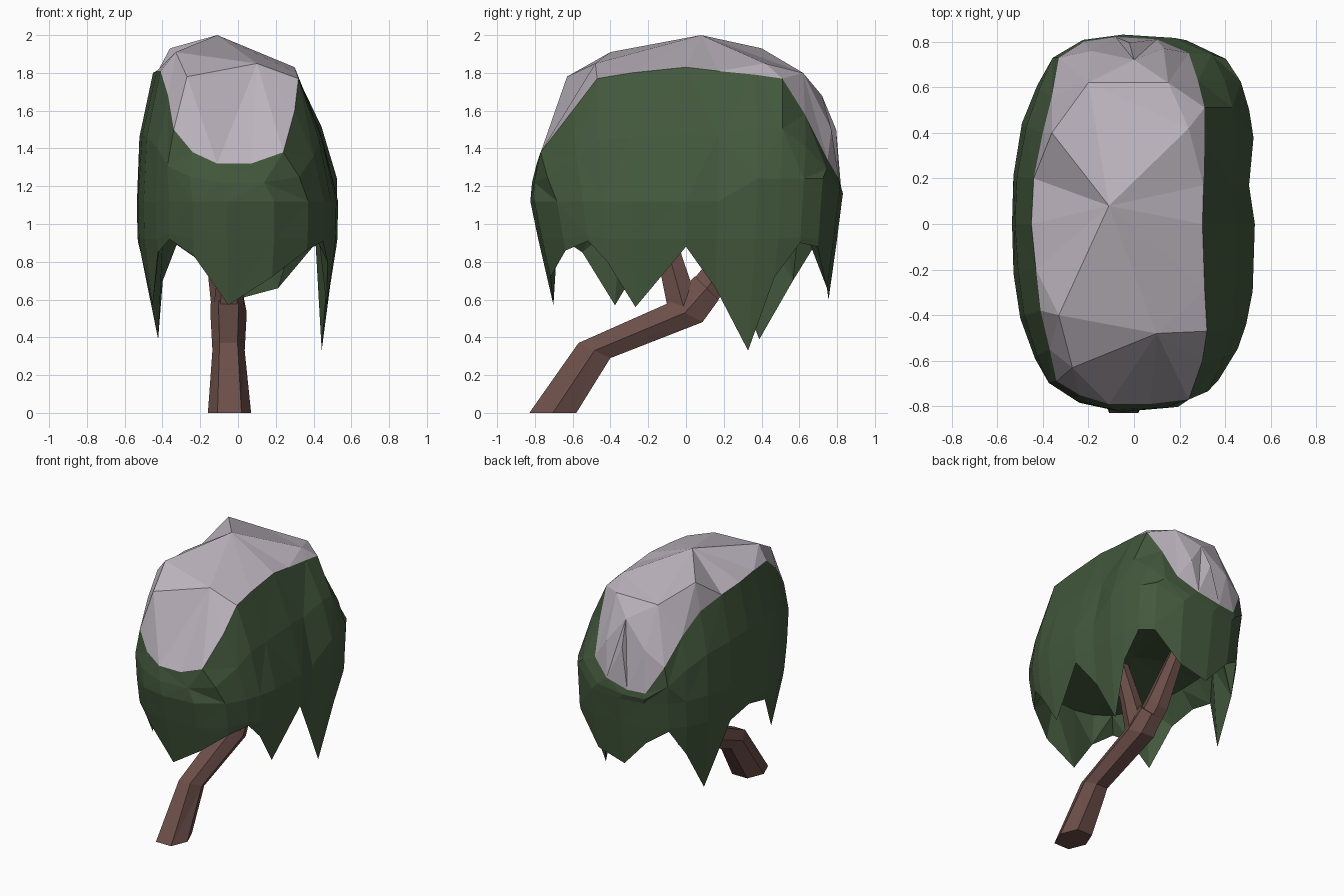
import bpy
from mathutils import Vector
from mathutils.geometry import delaunay_2d_cdt

if "Cube" in bpy.data.objects:
    bpy.data.objects.remove(bpy.data.objects["Cube"])


def material(name, rgb):
    m = bpy.data.materials.new(name)
    m.diffuse_color = (*rgb, 1)
    m.use_nodes = True
    m.node_tree.nodes["Principled BSDF"].inputs["Base Color"].default_value = m.diffuse_color
    return m


def build(name, verts, faces, mat):
    me = bpy.data.meshes.new(name)
    me.from_pydata([tuple(v) for v in verts], [], faces)
    me.materials.append(mat)
    ob = bpy.data.objects.new(name, me)
    bpy.context.collection.objects.link(ob)
    return ob


def loft(rings, caps=False):
    """Triangles between equal closed rings; optional polygon end caps."""
    n = len(rings[0])
    verts = [v for r in rings for v in r]
    faces = []
    for k in range(len(rings) - 1):
        for i in range(n):
            j = (i + 1) % n
            a, b, c, d = k * n + i, k * n + j, (k + 1) * n + j, (k + 1) * n + i
            faces += [(a, b, c), (a, c, d)] if (i + k) % 2 else [(a, b, d), (b, c, d)]
    if caps:
        faces.append(tuple(reversed(range(n))))
        faces.append(tuple(range(len(verts) - n, len(verts))))
    return verts, faces


leaf = material("leaf green", (0.056, 0.098, 0.046))
snow = material("pale snow", (0.50, 0.45, 0.51))
bark = material("bark brown", (0.150, 0.077, 0.066))

# Stations around the crown: snow line x, y, z and height of the hanging leaf edge
stations = [
    (-.11, -.79, 1.32, .57), (.07, -.79, 1.32, .72), (.24, -.77, 1.38, .86),
    (.30, -.60, 1.60, .91), (.32, -.47, 1.77, .80), (.31, -.29, 1.80, .56),
    (.30, .00, 1.83, .88), (.305, .17, 1.81, .66), (.31, .37, 1.79, .33),
    (.31, .51, 1.77, .72), (.28, .63, 1.58, .90), (.24, .75, 1.34, .88),
    (.10, .81, 1.24, .66), (-.08, .82, 1.20, .60), (-.22, .80, 1.20, .80),
    (-.33, .73, 1.40, .90), (-.36, .56, 1.58, .70), (-.40, .40, 1.72, .39),
    (-.44, .20, 1.78, .85), (-.45, .00, 1.80, .90), (-.43, -.20, 1.81, .85),
    (-.41, -.38, 1.81, .57), (-.37, -.55, 1.68, .85), (-.34, -.69, 1.50, .92),
    (-.24, -.75, 1.38, .83)]
n = len(stations)
# Outward push of single stations: a crease, then a bulging clump at the back right
push = {7: .95, 8: 1.03, 9: 1.05, 10: 1.07, 11: 1.07, 12: 1.02}


def belt_point(i):
    """Project a station outwards onto the rounded-box widest outline."""
    x, y = (stations[i][0] + .07) * 1.35, stations[i][1]
    t = ((abs(x) / .535) ** 2.6 + (abs(y) / .825) ** 2.6) ** (-1 / 2.6)
    t *= push.get(i, 1)
    return Vector((max(-.54, min(.53, x * t)), min(.825, y * t), 1.24 if 8 <= i <= 11 else 1.12))


def drop(b, z):
    """Tuck a belt point inwards as the leaves hang down to height z."""
    kx = 1 - .25 * max(0, .95 - z)
    ky = 1 - (.28 if b.y < -.5 else .17) * max(0, 1.1 - z)
    return Vector((b.x * kx, b.y * ky, z))


line = [Vector(s[:3]) for s in stations]
belt = [belt_point(i) for i in range(n)]
shoulder, lower, rim, inner = [], [], [], []
for a, b, s in zip(line, belt, stations):
    m = (a + b) / 2
    shoulder.append(Vector((m.x * 1.06, m.y * 1.01, m.z)))
    rim.append(drop(b, s[3]))
    lower.append(drop(b, max(.92, s[3] + .03)))
    inner.append(Vector((b.x * .8, b.y * .84, 1.02)))

# Leaf crown: hollow shell with a ragged hanging edge
verts, faces = loft([inner, rim, lower, belt, shoulder, line])
verts.append(Vector((0, 0, 1.12)))
faces += [((i + 1) % n, i, len(verts) - 1) for i in range(n)]
build("leaf_crown", verts, faces, leaf)

# Snow cap: large facets between the snow line and a few high points
peaks = [(-.11, .08, 2), (-.36, .40, 1.93), (-.33, -.40, 1.91), (.10, -.48, 1.85),
         (-.27, -.63, 1.78), (-.20, .62, 1.80), (.15, .62, 1.80), (0, .72, 1.68),
         (-.02, .795, 1.5), (.13, .77, 1.5), (-.19, .76, 1.5), (.24, .42, 1.85)]
points = line + [Vector(p) for p in peaks]
flat, _, tris, origin, _, _ = delaunay_2d_cdt(
    [p.xy for p in points], [], [list(range(n))], 1, 1e-5)
build("snow_cap", [points[o[0]] for o in origin], [tuple(t) for t in tris], snow)


# Trunk and branches: six-sided tubes, each ring facing a given direction in y, z
def tube(name, path):
    rings = []
    for x, y, z, r, dy, dz in path:
        u = Vector((1, 0, 0))
        v = Vector((0, dy, dz)).normalized().cross(u)
        hexagon = [(.9, 0), (.5, .98), (-.5, .98), (-.9, 0), (-.5, -.98), (.5, -.98)]
        rings.append([Vector((x, y, z)) + u * (a * r) + v * (b * r) for a, b in hexagon])
    build(name, *loft(rings, True), bark)


tube("trunk", [(-.045, -.705, 0, .127, 0, 1), (-.05, -.485, .33, .095, .43, .9),
               (-.05, -.005, .53, .107, .47, .88), (-.06, .11, .66, .09, .7, .7)])
tube("back_branch", [(-.06, .03, .56, .09, .5, .85), (-.08, .15, .71, .085, .7, .7),
                     (-.13, .33, 1.1, .05, .3, 1)])
tube("front_branch", [(-.05, -.01, .55, .09, .1, 1), (-.04, -.085, .82, .065, -.2, 1),
                      (.0, -.14, 1.1, .05, -.2, 1)])
